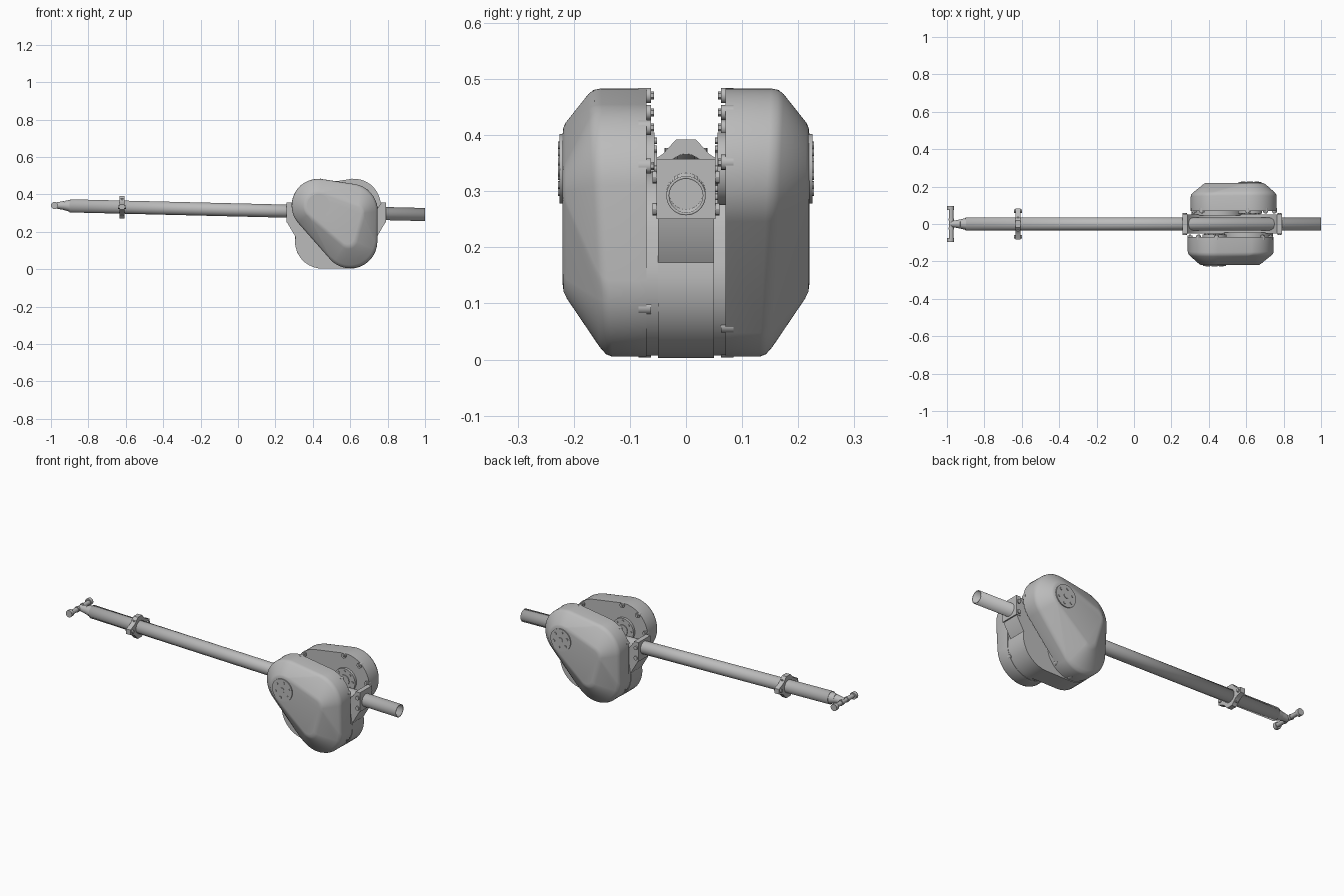
import bpy, bmesh, math
from mathutils import Vector

if "Cube" in bpy.data.objects:
    bpy.data.objects.remove(bpy.data.objects["Cube"])

grey = bpy.data.materials.new("plain_grey")
grey.use_nodes = True
grey.diffuse_color = (0.5, 0.5, 0.5, 1)
grey.node_tree.nodes["Principled BSDF"].inputs["Base Color"].default_value = (0.5, 0.5, 0.5, 1)

MID = 0.525   # x of the housing's centre plane


def finish(name, bm, angle=30):
    bmesh.ops.recalc_face_normals(bm, faces=bm.faces)
    mesh = bpy.data.meshes.new(name)
    bm.to_mesh(mesh)
    bm.free()
    mesh.materials.append(grey)
    ob = bpy.data.objects.new(name, mesh)
    bpy.context.collection.objects.link(ob)
    bpy.ops.object.select_all(action="DESELECT")
    ob.select_set(True)
    bpy.context.view_layer.objects.active = ob
    bpy.ops.object.shade_smooth_by_angle(angle=math.radians(angle))
    return ob


def rod(name, a, b, r1, r2=None, sides=24, caps=True):
    a, b = Vector(a), Vector(b)
    bm = bmesh.new()
    bmesh.ops.create_cone(bm, cap_ends=caps, segments=sides, radius1=r1,
                          radius2=r1 if r2 is None else r2, depth=(b - a).length)
    turn = (b - a).to_track_quat("Z", "Y").to_matrix().to_4x4()
    turn.translation = (a + b) / 2
    bm.transform(turn)
    return finish(name, bm)


def loft(name, rings, angle=30):
    bm = bmesh.new()
    loops = [[bm.verts.new(p) for p in ring] for ring in rings]
    n = len(loops[0])
    for low, high in zip(loops, loops[1:]):
        for i in range(n):
            j = (i + 1) % n
            bm.faces.new((low[i], low[j], high[j], high[i]))
    bm.faces.new(loops[0])
    bm.faces.new(loops[-1])
    return finish(name, bm, angle)


def slab(name, profile, y0, y1):
    return loft(name, [[Vector((x, y, z)) for x, z in profile] for y in (y0, y1)])


def hull_point(circles, t):
    # Outermost point of a group of circles in direction t
    c, s = math.cos(t), math.sin(t)
    x, z, r = max(circles, key=lambda k: k[0] * c + k[1] * s + k[2])
    return x + r * c, z + r * s


def hull(circles, n=96):
    return [hull_point(circles, math.tau * i / n) for i in range(n)]


def blend(a, b, t):
    return [p.lerp(q, t) for p, q in zip(a, b)]


def soften(before, corner, after, t):
    # Three rings that round off a corner ring
    p, q = blend(corner, before, t), blend(corner, after, t)
    return [p, blend(blend(p, q, 0.5), corner, 0.5), q]


outline = [(0.43, 0.34, 0.143), (0.60, 0.15, 0.145), (0.60, 0.31, 0.147)]
crown = [(0.43, 0.34, 0.075), (0.59, 0.16, 0.04), (0.625, 0.30, 0.045)]
foot = [(0.60, 0.15, 0.143), (0.60, 0.20, 0.135)]
HUB = (0.43, 0.34)


def make_pod(side, sign):
    # sign -1 is the front pod; the back one is turned half round
    def place(x, y, z):
        return Vector((x if sign < 0 else 2 * MID - x, y * sign, z))

    def post(name, x, z, y0, y1, r, sides=24):
        rod(side + name, place(x, y0, z), place(x, y1, z), r, sides=sides)

    # Shell with a wide chamfer
    base = [place(x, 0.07, z) for x, z in hull(outline)]
    shoulder = [place(x, 0.142 + 0.05 * z, z) for x, z in hull(outline)]
    face = [place(x, 0.22, z) for x, z in hull(crown)]
    centre = [place(0.54, 0.22, 0.27)] * len(face)
    loft(side + "_pod_shell", [base] + soften(base, shoulder, face, 0.15)
         + soften(shoulder, face, centre, 0.1), 35)
    # Lower spacer joining the shell to the gearbox
    loft(side + "_pod_spacer", [[place(x, y, z) for x, z in hull(foot)] for y in (0.045, 0.071)])
    # Outer hub with bolts
    x, z = HUB
    post("_hub_cap", x, z, 0.21, 0.225, 0.062, 40)
    post("_hub_centre", x, z, 0.22, 0.228, 0.014)
    for i in range(6):
        a = math.tau * i / 6 + 0.3
        post("_hub_bolt", x + 0.043 * math.cos(a), z + 0.043 * math.sin(a), 0.22, 0.228, 0.007, 12)
    # Inner bearing plate with bolts
    post("_inner_bearing", x, z, 0.056, 0.075, 0.065, 40)
    post("_inner_bearing_core", x, z, 0.052, 0.06, 0.03)
    for i in range(8):
        a = math.tau * i / 8
        post("_bearing_bolt", x + 0.05 * math.cos(a), z + 0.05 * math.sin(a), 0.052, 0.06, 0.006, 12)
    # Bolts round the rim
    for degrees in (-95, -25, 15, 50, 85, 130, 175, 222):
        a = math.radians(degrees)
        px, pz = hull_point(outline, a)
        px, pz = px - 0.012 * math.cos(a), pz - 0.012 * math.sin(a)
        post("_rim_boss", px, pz, 0.062, 0.085, 0.0135, 16)
        post("_rim_bolt", px, pz, 0.057, 0.065, 0.007, 6)


make_pod("front", -1)
make_pod("back", 1)

# Gearbox between the pods, with a hollowed top
half = [(0.64, 0.265), (0.70, 0.285), (0.745, 0.325), (0.765, 0.355),
        (0.79, 0.355), (0.785, 0.245)]
for d in range(10, -91, -10):
    a = math.radians(d)
    half.append((0.60 + 0.145 * math.cos(a), 0.148 + 0.145 * math.sin(a)))
body = half + [(2 * MID - x, z) for x, z in reversed(half)]
slab("gearbox", body, -0.05, 0.05)

# End clamps of the gearbox and their bolts
for x0, x1 in ((0.258, 0.285), (0.765, 0.792)):
    slab("end_clamp", [(x0, 0.25), (x1, 0.25), (x1, 0.357), (x0, 0.357)], -0.053, 0.053)
    for z in (0.268, 0.325):
        xm = (x0 + x1) / 2
        rod("clamp_bolt", (xm, -0.06, z), (xm, 0.06, z), 0.011, sides=12)


def axis_z(x):
    return 0.292 + 0.0245 * (1 - x)


# Long hollow tube
tube = rod("main_tube", (-0.9, 0, axis_z(-0.9)), (1, 0, axis_z(1)), 0.035, sides=40, caps=False)
wall = tube.modifiers.new("wall", "SOLIDIFY")
wall.thickness = 0.005

# Winged collar on the tube
zc = axis_z(-0.62)
wing = [(0.084, 0.014), (0.055, 0.026), (0.042, 0.034), (0.018, 0.06)]
edge = wing + [(-y, z) for y, z in reversed(wing)]
edge += [(-y, -z) for y, z in edge]
loft("collar", [[Vector((x, y, zc + z)) for y, z in edge] for x in (-0.634, -0.607)])
for s in (-1, 1):
    rod("collar_bolt", (-0.642, s * 0.068, zc), (-0.599, s * 0.068, zc), 0.009, sides=12)
    rod("collar_screw", (-0.62, s * 0.03, zc - 0.045), (-0.62, s * 0.03, zc + 0.045), 0.008, sides=12)

# Tapered tip with a crossbar and end knobs
zt = axis_z(-0.98)
rod("tip_plug", (-0.89, 0, axis_z(-0.89)), (-0.93, 0, zt), 0.034, 0.024)
rod("tip_neck", (-0.93, 0, zt), (-0.98, 0, zt), 0.024, 0.015)
rod("crossbar", (-0.978, -0.085, zt), (-0.978, 0.085, zt), 0.012)
for s in (-1, 1):
    rod("end_knob", (-0.981, s * 0.075, zt), (-0.981, s * 0.095, zt), 0.019)
    rod("inner_collar", (-0.978, s * 0.02, zt), (-0.978, s * 0.03, zt), 0.015)
